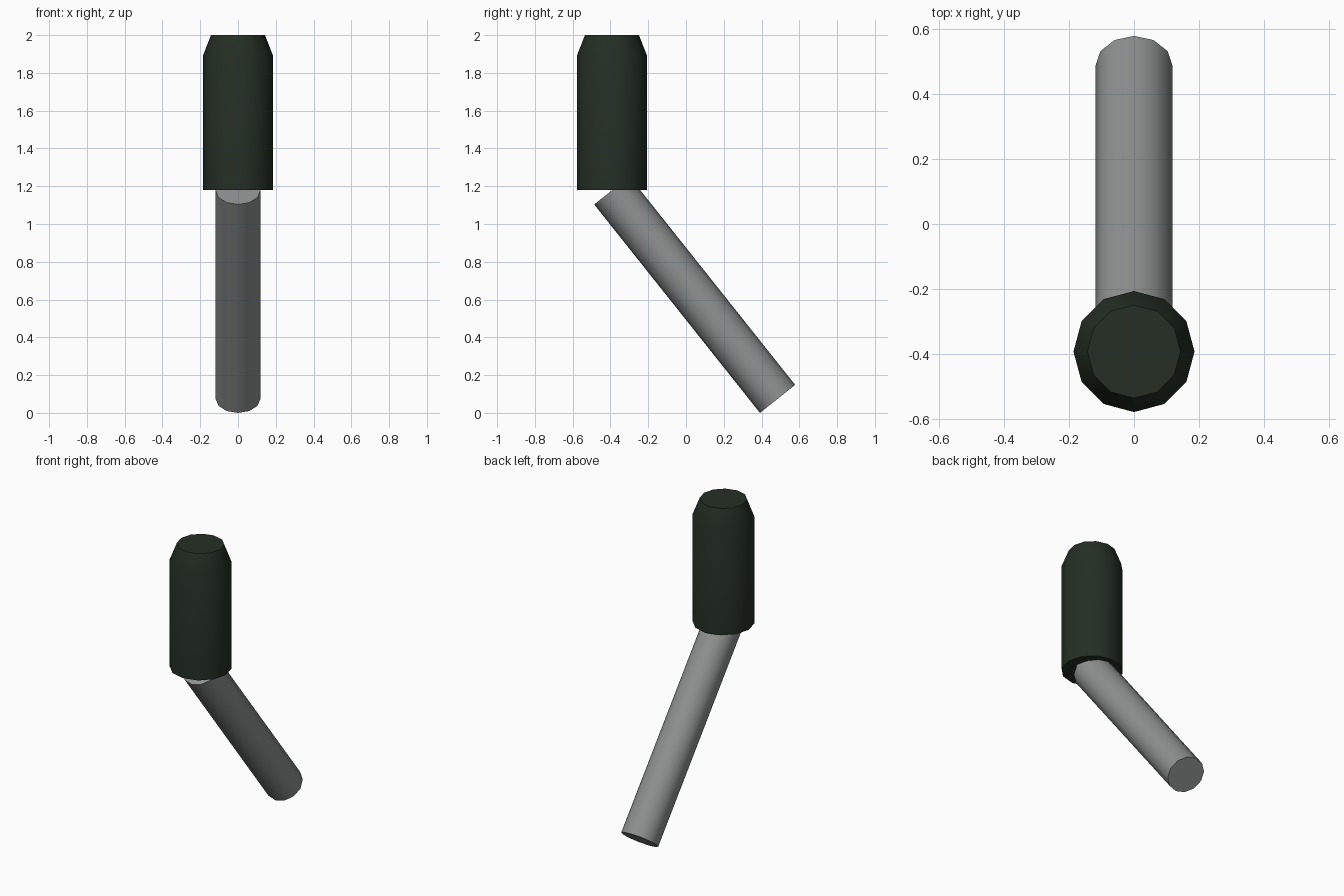
import bpy, bmesh, math
from mathutils import Matrix

if "Cube" in bpy.data.objects:
    bpy.data.objects.remove(bpy.data.objects["Cube"])

SIDES = 12


def material(name, rgb):
    m = bpy.data.materials.new(name)
    m.diffuse_color = (*rgb, 1)
    m.use_nodes = True
    m.node_tree.nodes["Principled BSDF"].inputs["Base Color"].default_value = m.diffuse_color
    return m


def lathe(name, rings, mat, matrix):
    """Capped 12-sided solid from (radius, height) rings."""
    bm = bmesh.new()
    loops = []
    for r, z in rings:
        loops.append([bm.verts.new((r * math.cos(2 * math.pi * i / SIDES),
                                    r * math.sin(2 * math.pi * i / SIDES), z))
                      for i in range(SIDES)])
    for a, b in zip(loops, loops[1:]):
        for i in range(SIDES):
            j = (i + 1) % SIDES
            bm.faces.new((a[i], a[j], b[j], b[i]))
    bm.faces.new(loops[0][::-1])
    bm.faces.new(loops[-1])
    bm.transform(matrix)
    mesh = bpy.data.meshes.new(name)
    bm.to_mesh(mesh)
    bm.free()
    mesh.materials.append(mat)
    ob = bpy.data.objects.new(name, mesh)
    bpy.context.collection.objects.link(ob)
    bpy.ops.object.select_all(action='DESELECT')
    ob.select_set(True)
    bpy.context.view_layer.objects.active = ob
    bpy.ops.object.shade_smooth_by_angle(angle=math.radians(35))
    return ob


grip_green = material("dark_green_grip", (0.018, 0.028, 0.018))
steel_grey = material("grey_metal", (0.27, 0.285, 0.28))

# Upright grip with a tapered top
lathe("grip", [(0.186, 1.18), (0.186, 1.89), (0.143, 2.0)], grip_green,
      Matrix.Translation((0, -0.392, 0)))

# Slanted rod running from the grip's base down to the ground
tilt = math.radians(38.5)
r = 0.119
lathe("rod", [(r, 0), (r, 1.41)], steel_grey,
      Matrix.Translation((0, 0.578 - r * math.cos(tilt), r * math.sin(tilt)))
      @ Matrix.Rotation(tilt, 4, 'X'))
